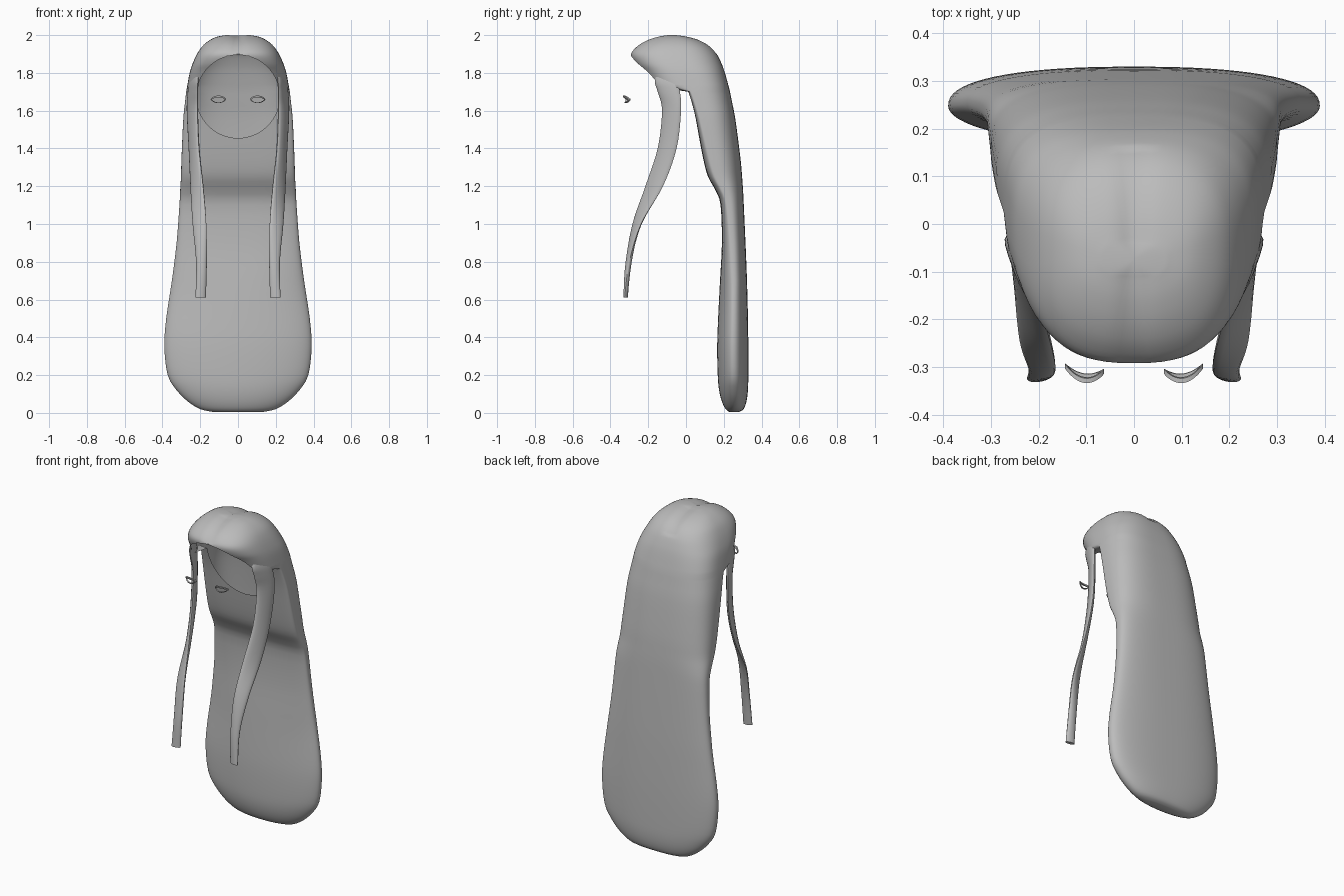
import bpy
import bmesh
from math import sin, cos, pi, exp, copysign, hypot
from mathutils import Vector

old = bpy.data.objects.get("Cube")
if old:
    bpy.data.objects.remove(old, do_unlink=True)


def material(name, value):
    mat = bpy.data.materials.new(name)
    mat.use_nodes = True
    colour = (value, value, value, 1)
    mat.diffuse_color = colour
    mat.node_tree.nodes["Principled BSDF"].inputs["Base Color"].default_value = colour
    return mat


GREY = material("soft grey", 0.5)


def spline(rows, steps):
    """Smooth curve through rows of values."""
    out = []
    last = len(rows) - 1
    for i in range(last):
        quad = [rows[max(i - 1, 0)], rows[i], rows[i + 1], rows[min(i + 2, last)]]
        for s in range(steps):
            t = s / steps
            out.append([b + t * ((c - a) + t * ((2 * a - 5 * b + 4 * c - d)
                        + t * (3 * b - a - 3 * c + d))) / 2
                        for a, b, c, d in zip(*quad)])
    return out + [list(rows[-1])]


def loft(name, rings, caps=True, closed=False):
    """Skin a list of equal rings; fan caps close the ends."""
    bm = bmesh.new()
    loops = [[bm.verts.new(p) for p in ring] for ring in rings]
    n = len(loops[0])
    pairs = list(zip(loops, loops[1:]))
    if closed:
        pairs.append((loops[-1], loops[0]))
    for low, high in pairs:
        for i in range(n):
            j = (i + 1) % n
            bm.faces.new((low[i], low[j], high[j], high[i]))
    if caps:
        for loop in (loops[0], loops[-1]):
            mid = bm.verts.new(sum((v.co for v in loop), Vector()) / n)
            for i in range(n):
                bm.faces.new((loop[i], loop[(i + 1) % n], mid))
    bmesh.ops.recalc_face_normals(bm, faces=bm.faces)
    mesh = bpy.data.meshes.new(name)
    bm.to_mesh(mesh)
    bm.free()
    obj = bpy.data.objects.new(name, mesh)
    bpy.context.collection.objects.link(obj)
    mesh.materials.append(GREY)
    return obj


def smooth(obj, angle=0.7):
    bpy.ops.object.select_all(action="DESELECT")
    obj.select_set(True)
    bpy.context.view_layer.objects.active = obj
    bpy.ops.object.shade_smooth_by_angle(angle=angle)


def section(row, share, front_power, back_power, count=72):
    """Rounded outline, widest at a share of its depth, parted near the crown."""
    z, width, front, back = row
    mid = front + share * (back - front)
    ring = []
    for i in range(count):
        a = 2 * pi * i / count
        power, reach = (back_power, back - mid) if sin(a) > 0 else (front_power, mid - front)
        x = width * copysign(abs(cos(a)) ** (2 / power), cos(a))
        y = mid + reach * copysign(abs(sin(a)) ** (2 / power), sin(a))
        part = 0.01 * exp(-(x / 0.03) ** 2) if z > 1.9 else 0
        ring.append((x, y, z - part))
    return ring


def ramp(z, low, high):
    return min(max((z - low) / (high - low), 0), 1)


# Long back hair, then the crown: height, half width, front, back
back_rows = [
    (0.005, 0.13, 0.23, 0.28), (0.02, 0.2, 0.21, 0.305), (0.06, 0.265, 0.19, 0.32),
    (0.12, 0.325, 0.175, 0.328), (0.2, 0.372, 0.168, 0.33), (0.35, 0.39, 0.165, 0.33),
    (0.5, 0.38, 0.17, 0.328), (0.7, 0.35, 0.18, 0.323), (0.9, 0.325, 0.19, 0.315),
    (1.1, 0.31, 0.183, 0.306), (1.18, 0.306, 0.155, 0.302), (1.25, 0.302, 0.117, 0.297),
    (1.35, 0.299, 0.09, 0.288), (1.55, 0.29, 0.052, 0.262), (1.65, 0.28, 0.026, 0.243),
    (1.7, 0.274, 0.01, 0.233)]
crown_rows = [
    (1.725, 0.27, -0.19, 0.227), (1.8, 0.256, -0.235, 0.206), (1.85, 0.24, -0.275, 0.188),
    (1.9, 0.217, -0.292, 0.163), (1.94, 0.19, -0.262, 0.128), (1.97, 0.155, -0.215, 0.08),
    (1.99, 0.115, -0.16, 0.02), (2, 0.065, -0.11, -0.04)]
rings = [section(r, 0.5 - 0.4 * ramp(r[0], 0.7, 1.7), 2 + 2.2 * ramp(r[0], 0.6, 1.5),
                 2.4 + 0.6 * ramp(r[0], 0.6, 1.6)) for r in spline(back_rows, 3)]
rings += [section(r, 0.54, 2.8 - 0.3 * ramp(r[0], 1.8, 2), 3 - 0.5 * ramp(r[0], 1.75, 2))
          for r in spline(crown_rows, 4)]
hair = loft("hair_cap_and_back", rings)

# Round face opening: cut a clean circle, then open it into the hollow hair shell
RADIUS, HEIGHT, DEPTH = 0.22, 1.675, 0.1
cutter = loft("face_opening_cutter", [
    [(RADIUS * cos(pi * i / 32), y, HEIGHT + RADIUS * sin(pi * i / 32)) for i in range(64)]
    for y in (-0.6, DEPTH)])
cutter.hide_render = True
cut = hair.modifiers.new("face opening", "BOOLEAN")
cut.operation = "DIFFERENCE"
cut.solver = "EXACT"
cut.object = cutter
bpy.context.view_layer.objects.active = hair
bpy.ops.object.modifier_apply(modifier=cut.name)
bpy.data.objects.remove(cutter, do_unlink=True)


def inside_cut(face):
    p = face.calc_center_median()
    on_end = abs(p.y - DEPTH) < 0.001 and abs(face.normal.y) > 0.99
    on_wall = all(abs(hypot(v.co.x, v.co.z - HEIGHT) - RADIUS) < 0.002 for v in face.verts)
    return on_wall or (on_end and hypot(p.x, p.z - HEIGHT) < RADIUS)


shell = bmesh.new()
shell.from_mesh(hair.data)
bmesh.ops.delete(shell, geom=[f for f in shell.faces if inside_cut(f)], context="FACES")
shell.to_mesh(hair.data)
shell.free()
smooth(hair)

# Side locks: height, inner edge x and y, outer edge x and y, half thickness
lock_rows = [
    (1.83, 0.205, -0.14, 0.225, -0.08, 0.006), (1.76, 0.212, -0.165, 0.252, -0.045, 0.013),
    (1.7, 0.215, -0.15, 0.262, -0.032, 0.016),
    (1.6, 0.215, -0.127, 0.268, -0.026, 0.016), (1.4, 0.207, -0.15, 0.258, -0.05, 0.016),
    (1.2, 0.185, -0.215, 0.25, -0.122, 0.015), (1, 0.168, -0.28, 0.24, -0.238, 0.015),
    (0.8, 0.165, -0.307, 0.222, -0.3, 0.016), (0.61, 0.17, -0.315, 0.225, -0.325, 0.011)]


def lock_ring(row, side):
    z, xi, yi, xo, yo, thick = row
    inner, outer = Vector((xi, yi, z)), Vector((xo, yo, z))
    mid, half = (inner + outer) / 2, (outer - inner) / 2
    normal = Vector((-half.y, half.x, 0)).normalized() * thick
    points = [mid + half * cos(pi * i / 8) + normal * sin(pi * i / 8) for i in range(16)]
    return [(side * p.x, p.y, p.z) for p in points]


# Thin almond eye rims with pointed corners, bowed around the face
def eye_ring(t, side):
    c, s = cos(t), sin(t)
    arch = s * abs(s) ** 0.4
    outer = Vector((0.104 + 0.041 * c, 0, 1.66 + 0.02 * arch))
    inner = Vector((0.104 + 0.034 * c, 0, 1.659 + (0.011 if s > 0 else 0.015) * arch))
    ring = []
    for p, depth in ((outer, 0), (inner, 0), (inner, 0.01), (outer, 0.01)):
        bow = 12 * (p.x - 0.098) ** 2 - 0.25 * (p.z - 1.66)
        ring.append((side * p.x, -0.329 + bow + depth, p.z))
    return ring


for side, label in ((1, "left"), (-1, "right")):
    lock = loft(label + "_side_lock", [lock_ring(r, side) for r in spline(lock_rows, 5)])
    smooth(lock)
    rim = loft(label + "_eye_rim", [eye_ring(pi * i / 16, side) for i in range(32)],
               caps=False, closed=True)
    smooth(rim)
